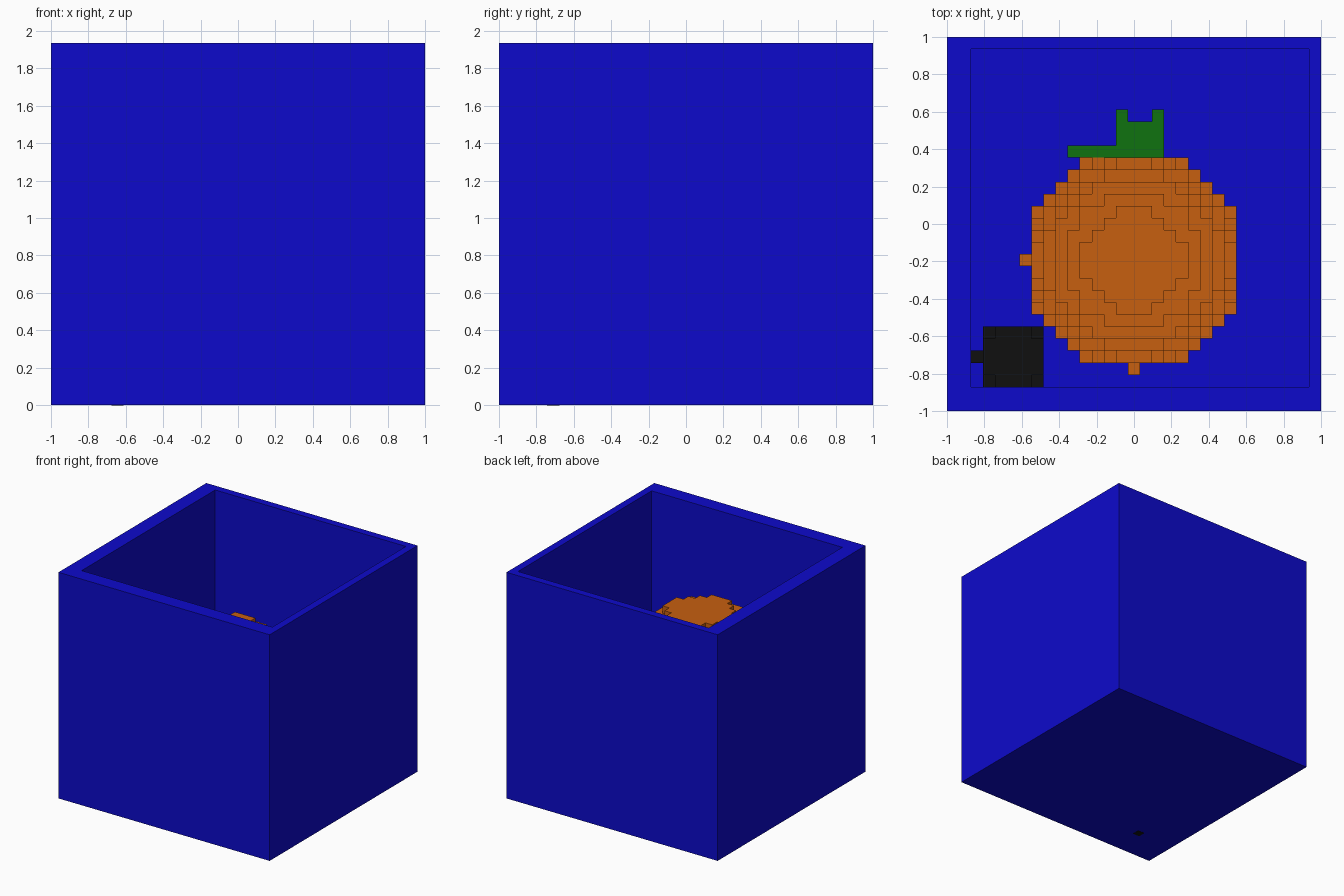
import bpy, bmesh
from mathutils import Vector

if "Cube" in bpy.data.objects:
    bpy.data.objects.remove(bpy.data.objects["Cube"])

U = 2 / 31                      # edge length of one cell
ORIGIN = Vector((-1, -1, 0))


def material(name, rgb):
    m = bpy.data.materials.new(name)
    m.use_nodes = True
    m.diffuse_color = (*rgb, 1)
    bsdf = m.node_tree.nodes["Principled BSDF"]
    bsdf.inputs["Base Color"].default_value = (*rgb, 1)
    bsdf.inputs["Roughness"].default_value = 0.9
    return m


BLUE = material("blue", (0.004, 0.003, 0.6))
ORANGE = material("orange", (0.57, 0.115, 0.005))
GREEN = material("green", (0.005, 0.17, 0.005))
BLACK = material("black", (0.005, 0.005, 0.005))


def finish(name, bm, mat):
    bmesh.ops.recalc_face_normals(bm, faces=bm.faces)
    me = bpy.data.meshes.new(name)
    bm.to_mesh(me)
    bm.free()
    me.materials.append(mat)
    ob = bpy.data.objects.new(name, me)
    bpy.context.collection.objects.link(ob)
    return ob


def cells_mesh(cells):
    """Outer skin of a set of grid cells."""
    bm = bmesh.new()
    for c in cells:
        for axis in range(3):
            for side in (0, 1):
                n = list(c)
                n[axis] += 1 if side else -1
                if tuple(n) in cells:
                    continue
                a, b = (axis + 1) % 3, (axis + 2) % 3
                corners = []
                for da, db in ((0, 0), (1, 0), (1, 1), (0, 1)):
                    p = Vector(c)
                    p[axis] += side
                    p[a] += da
                    p[b] += db
                    corners.append(bm.verts.new(ORIGIN + p * U))
                bm.faces.new(corners if side else corners[::-1])
    bmesh.ops.remove_doubles(bm, verts=bm.verts, dist=U * 0.01)
    return bm


def ball(center, r):
    """Stepped ball, with a single-cell tip on each negative axis."""
    span = range(-r, r)
    return {(center[0] + x, center[1] + y, center[2] + z)
            for x in span for y in span for z in span
            if x * x + y * y + z * z <= r * r}


def block(xs, ys, zs):
    return {(x, y, z) for x in range(*xs) for y in range(*ys) for z in range(*zs)}


# Open crate: walls two cells thick on the low sides, one on the high sides
bm = bmesh.new()
bmesh.ops.create_cube(bm, size=1)
for v in bm.verts:
    v.co = ORIGIN + Vector((31 * (v.co.x + .5), 31 * (v.co.y + .5), 30 * (v.co.z + .5))) * U
top = max(bm.faces, key=lambda f: f.calc_center_median().z)
bmesh.ops.inset_individual(bm, faces=[top], thickness=U)
for v in top.verts:
    for i in (0, 1):
        v.co[i] = -1 + U * (2 if v.co[i] < 0 else 30)
cavity = bmesh.ops.extrude_discrete_faces(bm, faces=[top])["faces"][0]
for v in cavity.verts:
    v.co.z = 2 * U
finish("crate", bm, BLUE)

# Large stepped fruit
finish("fruit", cells_mesh(ball((15, 12, 13), 9)), ORANGE)

# Stem with two ridges at its end, and a leaf beside it
stem = block((14, 18), (21, 24), (12, 16))
for x in (14, 17):
    stem |= block((x, x + 1), (24, 25), (12, 16))
stem |= block((10, 14), (21, 22), (12, 16))
finish("stem_and_leaf", cells_mesh(stem), GREEN)

# Small ball sunk into the floor; its tip shows on the underside
bm = cells_mesh(ball((5, 4, 3), 3))
for v in bm.verts:
    if v.co.z < U * 0.5:
        v.co.z = -0.002
finish("small_ball", bm, BLACK)
